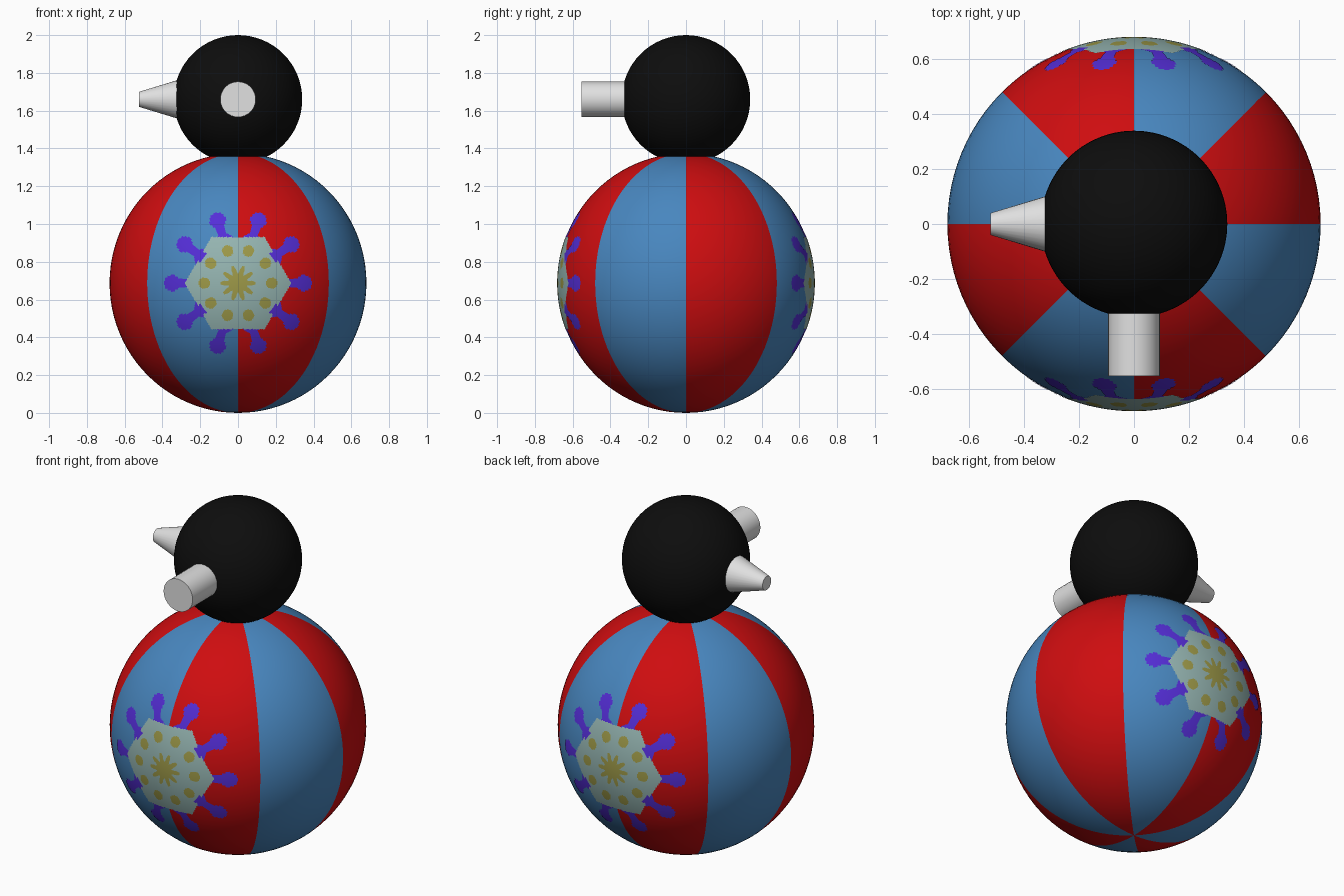
import bpy, bmesh, math
from mathutils import Matrix, Vector

if "Cube" in bpy.data.objects:
    bpy.data.objects.remove(bpy.data.objects["Cube"])

BODY_R, BODY_RZ, BODY_Z = 0.68, 0.687, 0.687
HEAD_R, HEAD_Z = 0.34, 1.66


def material(name, rgb):
    m = bpy.data.materials.new(name)
    m.diffuse_color = (*rgb, 1)
    m.use_nodes = True
    m.node_tree.nodes["Principled BSDF"].inputs["Base Color"].default_value = m.diffuse_color
    return m


RED = material("red", (0.62, 0.004, 0.005))
BLUE = material("blue", (0.065, 0.24, 0.52))
BLACK = material("black", (0.004, 0.004, 0.004))
WHITE = material("light grey", (0.75, 0.75, 0.75))
VIOLET = material("violet", (0.09, 0.027, 0.68))
PALE = material("pale green", (0.30, 0.46, 0.44))
OLIVE = material("olive yellow", (0.34, 0.32, 0.065))


def finish(bm, name, mats, smooth_angle=30):
    me = bpy.data.meshes.new(name)
    bm.to_mesh(me)
    bm.free()
    for m in mats:
        me.materials.append(m)
    ob = bpy.data.objects.new(name, me)
    bpy.context.collection.objects.link(ob)
    bpy.ops.object.select_all(action='DESELECT')
    ob.select_set(True)
    bpy.context.view_layer.objects.active = ob
    bpy.ops.object.shade_smooth_by_angle(angle=math.radians(smooth_angle))
    return ob


# body: ball with eight alternating gores
bm = bmesh.new()
bmesh.ops.create_uvsphere(bm, u_segments=96, v_segments=48, radius=1)
for f in bm.faces:
    c = f.calc_center_median()
    f.material_index = int((math.atan2(c.y, c.x) % math.tau) / (math.pi / 4)) % 2
bmesh.ops.transform(bm, verts=bm.verts, matrix=Matrix.Translation((0, 0, BODY_Z))
                    @ Matrix.Diagonal((BODY_R, BODY_R, BODY_RZ, 1)))
finish(bm, "body", [RED, BLUE])

# head
bm = bmesh.new()
bmesh.ops.create_uvsphere(bm, u_segments=64, v_segments=32, radius=HEAD_R,
                          matrix=Matrix.Translation((0, 0, HEAD_Z)))
finish(bm, "head", [BLACK])


# projections on the head: front cylinder and side cone
def projection(name, direction, start, end, r1, r2):
    d = Vector(direction)
    bm = bmesh.new()
    turn = d.to_track_quat('Z', 'Y').to_matrix().to_4x4()
    place = Matrix.Translation(d * (start + end) / 2 + Vector((0, 0, HEAD_Z)))
    bmesh.ops.create_cone(bm, cap_ends=True, segments=32, radius1=r1, radius2=r2,
                          depth=end - start, matrix=place @ turn)
    finish(bm, name, [WHITE])


projection("front_cylinder", (0, -1, 0), 0.28, 0.553, 0.094, 0.094)
projection("side_cone", (-1, 0, 0), 0.30, 0.523, 0.108, 0.04)


# rosette colour rule: 0 violet, 1 pale, 2 olive, None outside
def rosette_colour(r, a):
    step = math.tau / 10
    t = (a + step / 2) % step - step / 2          # angle from nearest arm
    u, v = r * math.cos(t), abs(r * math.sin(t))  # along and across the arm
    h = (a % (math.pi / 3)) - math.pi / 6
    inside_hex = r * math.cos(h) < 0.243
    if r < 0.072 + 0.024 * math.cos(10 * a):
        return 2
    if math.hypot(u - 0.178, v) < 0.030:
        return 2
    diagonal = min(abs(math.sin(a - s * math.pi / 5)) for s in (-1, 1, -4, 4)) * r
    notch = diagonal < 0.028 and u > 0.226
    if inside_hex and not notch:
        return 1
    if r < 0.255 + 0.025 * math.cos(10 * a):
        return 0
    if (u < 0.35 and v < 0.024) or math.hypot(u - 0.348, v) < 0.042:
        return 0
    return None


# rosettes: thin painted skins on front and back of the body
def rosette(name, side, rings=72, spokes=240, rmax=0.396):
    bm = bmesh.new()
    grid = []
    for i in range(rings + 1):
        r = max(rmax * i / rings, 0.0005)
        row = []
        for j in range(spokes):
            a = math.tau * j / spokes
            x, z = r * math.cos(a), r * math.sin(a)
            y = BODY_R * math.sqrt(1 - (x / BODY_R) ** 2 - (z / BODY_RZ) ** 2)
            p = Vector((x, side * y, z)) * 1.003
            row.append(bm.verts.new(p + Vector((0, 0, BODY_Z))))
        grid.append(row)
    for i in range(rings):
        for j in range(spokes):
            c = rosette_colour(rmax * (i + 0.5) / rings, math.tau * (j + 0.5) / spokes)
            if c is None:
                continue
            k = (j + 1) % spokes
            quad = [grid[i][j], grid[i + 1][j], grid[i + 1][k], grid[i][k]]
            f = bm.faces.new(quad if side < 0 else quad[::-1])
            f.material_index = c
    loose = [v for v in bm.verts if not v.link_faces]
    bmesh.ops.delete(bm, geom=loose, context='VERTS')
    finish(bm, name, [VIOLET, PALE, OLIVE])


rosette("front_rosette", -1)
rosette("back_rosette", 1)
